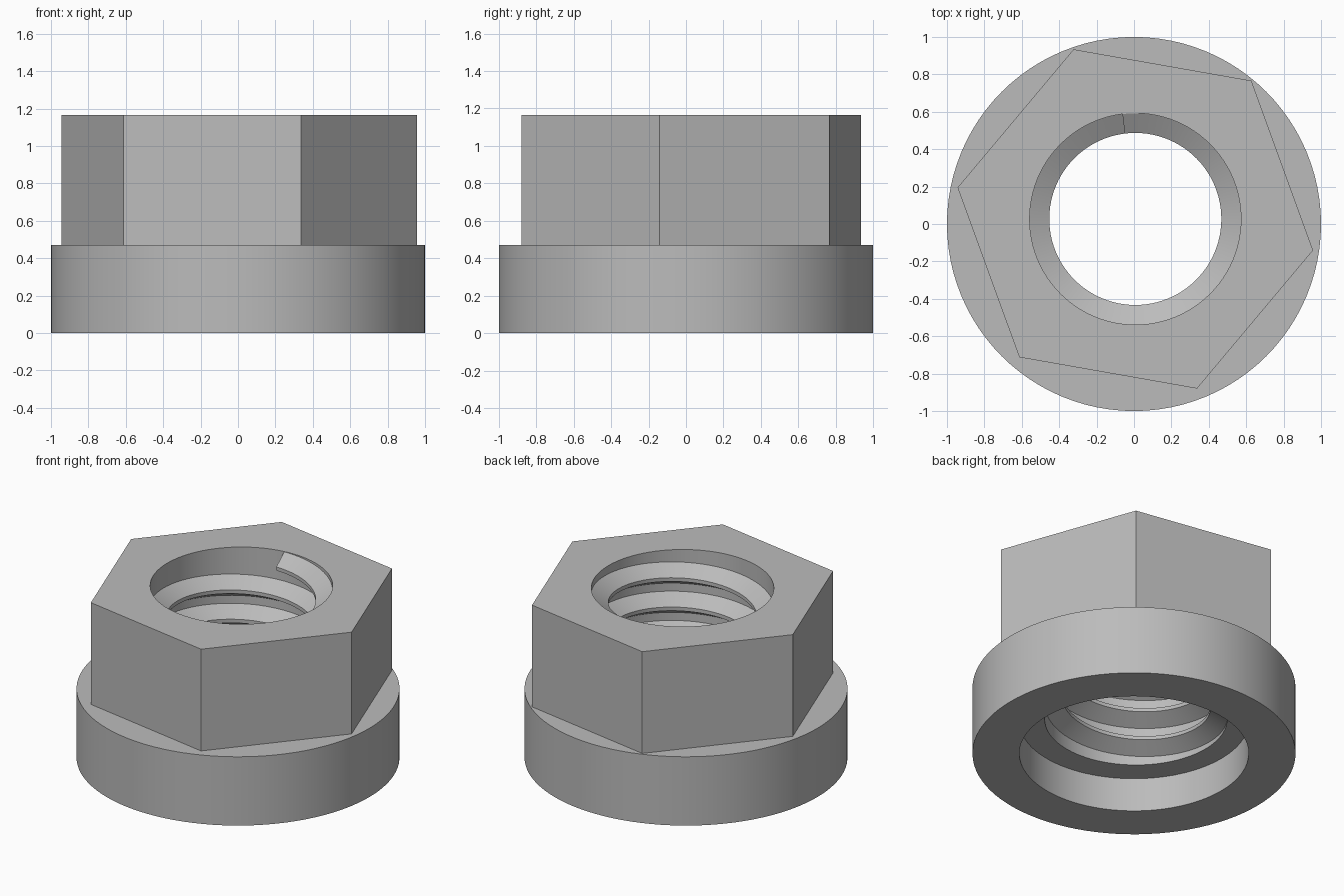
import bpy
import bmesh
from math import radians, cos, sin, tau

cube = bpy.data.objects.get("Cube")
if cube:
    bpy.data.objects.remove(cube, do_unlink=True)

HEIGHT, FLANGE_TOP, RECESS_TOP = 1.165, 0.47, 0.23
AXIS = (0.007, 0.027)              # shared centre of the hexagon and bore
ROOT, CREST, PITCH = 0.565, 0.46, 0.2
SEGMENTS = 96

steel = bpy.data.materials.new("plain_grey")
steel.use_nodes = True
grey = (0.5, 0.5, 0.5, 1)
steel.diffuse_color = grey
steel.node_tree.nodes["Principled BSDF"].inputs["Base Color"].default_value = grey


def prism(name, radius, z0, z1, sides, centre=(0, 0), turn=0):
    """Upright prism whose first corner sits at the given turn."""
    bm = bmesh.new()
    ring = [bm.verts.new((centre[0] + radius * cos(turn + tau * i / sides),
                          centre[1] + radius * sin(turn + tau * i / sides), z0))
            for i in range(sides)]
    base = bm.faces.new(ring)
    top = bmesh.ops.extrude_face_region(bm, geom=[base])["geom"]
    for v in top:
        if isinstance(v, bmesh.types.BMVert):
            v.co.z = z1
    return finish(name, bm)


def finish(name, bm):
    bmesh.ops.recalc_face_normals(bm, faces=bm.faces)
    mesh = bpy.data.meshes.new(name)
    bm.to_mesh(mesh)
    bm.free()
    mesh.materials.append(steel)
    obj = bpy.data.objects.new(name, mesh)
    bpy.context.collection.objects.link(obj)
    return obj


def activate(obj):
    bpy.ops.object.select_all(action='DESELECT')
    obj.select_set(True)
    bpy.context.view_layer.objects.active = obj


def combine(target, tool, operation):
    mod = target.modifiers.new(operation.lower(), 'BOOLEAN')
    mod.operation, mod.solver, mod.object = operation, 'EXACT', tool
    activate(target)
    bpy.ops.object.modifier_apply(modifier=mod.name)
    bpy.data.objects.remove(tool, do_unlink=True)


# Round flange joined to the hexagonal head
body = prism("nut_body", 1.0, 0, FLANGE_TOP, SEGMENTS)
combine(body, prism("hex_head", 0.965, 0.3, HEIGHT, 6, AXIS, radians(-10)), 'UNION')

# Threaded bore and the wider recess underneath
combine(body, prism("bore_cutter", ROOT, -0.2, HEIGHT + 0.2, SEGMENTS, AXIS), 'DIFFERENCE')
combine(body, prism("recess_cutter", 0.71, -0.2, RECESS_TOP, SEGMENTS), 'DIFFERENCE')

# Helical thread ridge, winding down clockwise from the top rim
FLANK, FLAT = 0.06, 0.025
WIDTH = 2 * FLANK + FLAT
section = [(ROOT + 0.015, 0), (ROOT, 0), (CREST, -FLANK),
           (CREST, -FLANK - FLAT), (ROOT, -WIDTH), (ROOT + 0.015, -WIDTH)]
turns = (HEIGHT - RECESS_TOP - WIDTH) / PITCH
steps = int(turns * SEGMENTS)
bm = bmesh.new()
previous = None
for i in range(steps + 1):
    t = i / SEGMENTS
    angle = radians(97) - tau * t
    z = HEIGHT - 0.002 - PITCH * t
    row = [bm.verts.new((AXIS[0] + r * cos(angle), AXIS[1] + r * sin(angle), z + dz))
           for r, dz in section]
    if previous:
        for a in range(len(section)):
            b = (a + 1) % len(section)
            bm.faces.new((previous[a], previous[b], row[b], row[a]))
    else:
        bm.faces.new(row)
    previous = row
bm.faces.new(previous)
thread = finish("inner_thread", bm)

for obj in (body, thread):
    activate(obj)
    bpy.ops.object.shade_smooth_by_angle(angle=radians(25))
